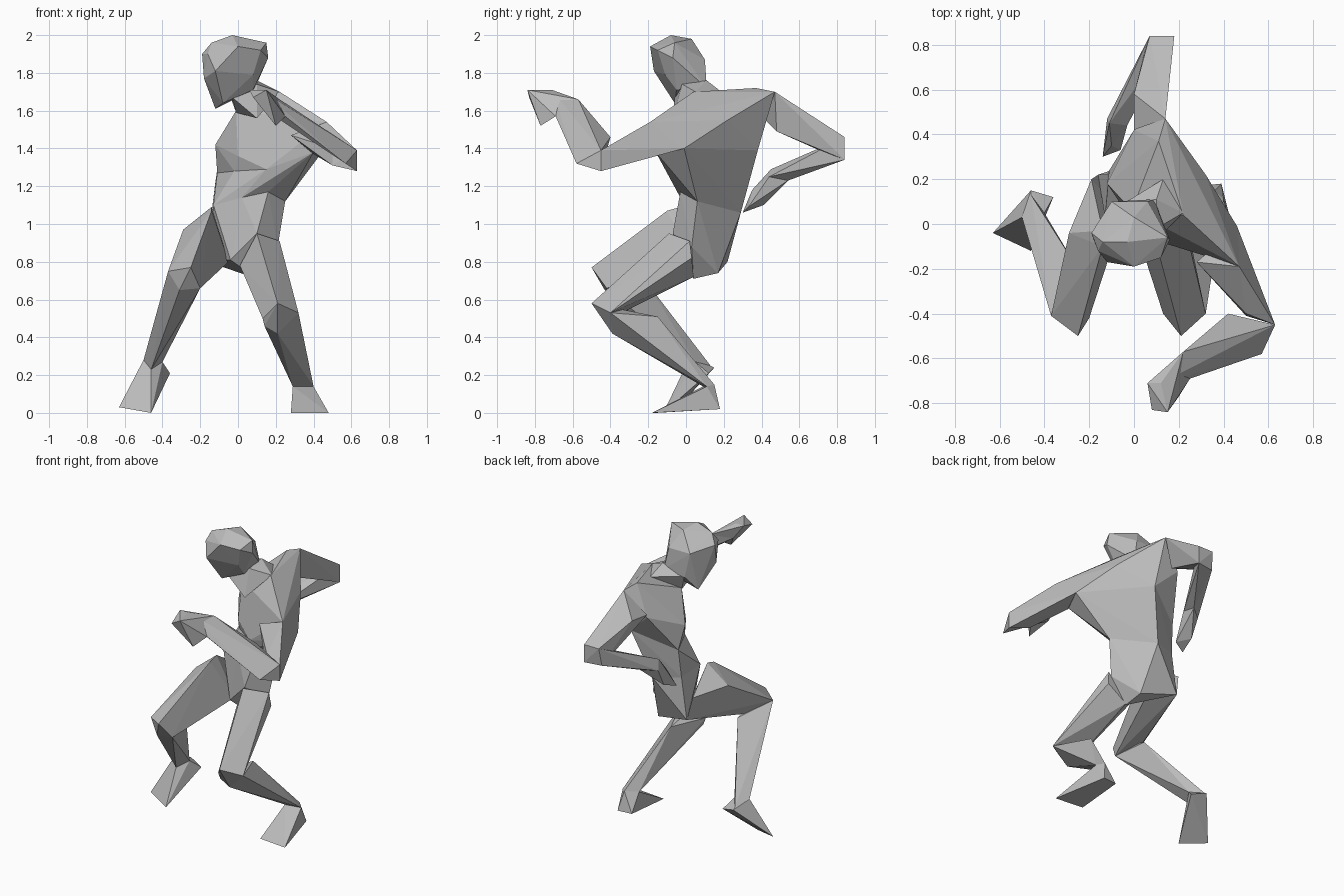
import bpy
import bmesh

default_cube = bpy.data.objects.get("Cube")
if default_cube is not None:
    bpy.data.objects.remove(default_cube, do_unlink=True)

# One plain clay colour for the whole figure
clay = bpy.data.materials.new("clay_grey")
clay.use_nodes = True
clay_colour = (.5, .5, .5, 1)
clay.diffuse_color = clay_colour
clay.node_tree.nodes["Principled BSDF"].inputs["Base Color"].default_value = clay_colour


def faceted_part(name, *sections):
    """Wrap a faceted skin around cross-sections, joining neighbours at shared rings."""
    bm = bmesh.new()
    for section in sections:
        for point in section:
            bm.verts.new(point)
    bmesh.ops.remove_doubles(bm, verts=bm.verts, dist=.001)
    result = bmesh.ops.convex_hull(bm, input=bm.verts)
    leftovers = [item for item in result["geom_interior"] + result["geom_unused"]
                 if isinstance(item, bmesh.types.BMVert) and item.is_valid]
    if leftovers:
        bmesh.ops.delete(bm, geom=list(set(leftovers)), context="VERTS")
    bmesh.ops.recalc_face_normals(bm, faces=bm.faces)
    mesh = bpy.data.meshes.new(name)
    bm.to_mesh(mesh)
    bm.free()
    mesh.materials.append(clay)
    part = bpy.data.objects.new(name, mesh)
    bpy.context.scene.collection.objects.link(part)
    return part


def limb(side, segment_names, rings):
    """Build consecutive limb segments between successive joint rings."""
    for segment, start, end in zip(segment_names, rings, rings[1:]):
        faceted_part(side + "_" + segment, start, end)


# Head: crown, brow, skull back and jaw turned to the right
crown = [(-.03, -.08, 2), (0, .03, 1.98), (.15, -.06, 1.96), (-.14, -.08, 1.96)]
brow = [(-.19, -.04, 1.9), (-.16, -.12, 1.9), (0, -.19, 1.94), (.12, -.15, 1.92), (.16, -.07, 1.88)]
skull_back = [(.06, .1, 1.87), (-.1, .1, 1.87), (.09, .11, 1.72), (-.06, .1, 1.7)]
jaw = [(-.18, -.07, 1.77), (-.12, -.17, 1.81), (-.12, .04, 1.61), (-.08, -.06, 1.64),
       (.08, -.05, 1.71), (.08, -.11, 1.79)]
faceted_part("head", crown, brow, skull_back, jaw)

# Neck leaning forward out of the twisted shoulders
neck_top = [(.1, -.02, 1.74), (.1, .11, 1.76), (-.05, .09, 1.7), (-.03, -.06, 1.67)]
neck_base = [(-.01, .06, 1.59), (.22, .05, 1.7), (.13, .2, 1.69), (.1, -.07, 1.56)]
faceted_part("neck", neck_top, neck_base)

# Torso: shoulder girdle, ribs, slim abdomen and waist
shoulder_girdle = [(.14, .47, 1.7), (.11, .37, 1.72), (.22, .04, 1.7), (.32, .22, 1.55),
                   (.47, -.19, 1.54), (-.01, .06, 1.6), (0, .42, 1.53), (-.12, .18, 1.42), (0, 0, 1.36)]
lower_ribs = [(-.11, .24, 1.27), (-.02, .04, 1.28), (.15, -.09, 1.29), (.4, -.16, 1.38),
              (.46, -.01, 1.4), (.15, .38, 1.39)]
waist = [(-.13, .03, 1.1), (.02, -.03, 1.14), (.16, -.03, 1.17), (.25, .06, 1.12),
         (.05, .29, 1.06), (-.12, .22, 1.08)]
faceted_part("chest", shoulder_girdle, lower_ribs)
faceted_part("abdomen", lower_ribs, waist)

# Pelvis tucked back over the bent legs
pelvis_floor = [(-.16, .22, .8), (.09, .17, .74), (.1, .04, .71), (.21, .03, .88),
                (-.04, -.03, .81), (.1, -.07, .95)]
faceted_part("pelvis", waist, pelvis_floor)

# Left arm swung across in front
left_shoulder = [(.47, -.19, 1.54), (.46, -.01, 1.4), (.49, -.17, 1.36), (.28, -.17, 1.47), (.4, -.16, 1.37)]
left_elbow = [(.63, -.45, 1.39), (.63, -.45, 1.28), (.57, -.58, 1.32), (.42, -.4, 1.46)]
left_wrist = [(.22, -.57, 1.66), (.25, -.69, 1.57), (.12, -.68, 1.62), (.12, -.71, 1.71)]
left_fist = [(.06, -.71, 1.71), (.15, -.84, 1.71), (.08, -.83, 1.67), (.2, -.77, 1.52)]
upper_elbow = [left_elbow[0], left_elbow[1], (.5, -.41, 1.31), (.5, -.4, 1.4)]
faceted_part("left_upper_arm", left_shoulder, upper_elbow)
limb("left", ["forearm", "hand"], [left_elbow, left_wrist, left_fist])

# Right arm drawn behind, bent back towards the hip
right_shoulder = [(.14, .47, 1.7), (.15, .58, 1.62), (0, .42, 1.55), (.1, .48, 1.49), (0, .58, 1.57)]
right_elbow = [(.07, .84, 1.46), (.18, .84, 1.46), (.18, .84, 1.34), (.06, .82, 1.34), (.06, .75, 1.41)]
right_wrist = [(-.11, .45, 1.29), (-.03, .54, 1.23), (-.12, .47, 1.22), (-.03, .44, 1.25)]
right_fist = [(-.14, .3, 1.06), (-.06, .33, 1.09), (-.12, .41, 1.1), (-.1, .35, 1.18)]
limb("right", ["upper_arm", "forearm", "hand"],
     [right_shoulder, right_elbow, right_wrist, right_fist])

# Right leg stepping out with a raised heel
right_hip = [(-.14, -.03, 1.09), (-.14, -.1, 1.07), (-.29, -.04, .97), (-.19, .2, .95),
             (-.16, .22, .8), (-.05, .04, .8)]
right_knee = [(-.25, -.5, .77), (-.37, -.41, .75), (-.2, -.42, .66), (-.31, -.43, .65)]
right_calf = [(-.25, -.2, .68), (-.33, -.34, .68)]
right_ankle = [(-.5, .03, .28), (-.46, .13, .25), (-.4, .05, .27), (-.46, -.01, .23)]
right_sole = [(-.46, .15, .24), (-.36, .12, .21), (-.63, -.04, .03), (-.46, -.12, 0)]
faceted_part("right_thigh", right_hip, right_knee)
faceted_part("right_shin", right_knee, right_calf, right_ankle)
faceted_part("right_foot", right_ankle, right_sole)

# Left leg folded deep with the foot flat
left_hip = [(.1, -.09, .95), (.22, .02, .91), (.23, .03, .82), (.01, -.03, .78), (.1, .04, .72)]
left_knee = [(.21, -.5, .58), (.32, -.4, .53), (.13, -.4, .5)]
left_calf = [(.14, -.39, .46), (.21, -.39, .42), (.22, -.15, .51)]
left_ankle = [(.4, .11, .14), (.29, .09, .14), (.36, .15, .15)]
left_sole = [(.39, .18, .02), (.29, .17, .02), (.28, -.16, 0), (.48, -.18, 0)]
faceted_part("left_thigh", left_hip, left_knee)
faceted_part("left_shin", left_knee, left_calf, left_ankle)
faceted_part("left_foot", left_ankle, left_sole)
